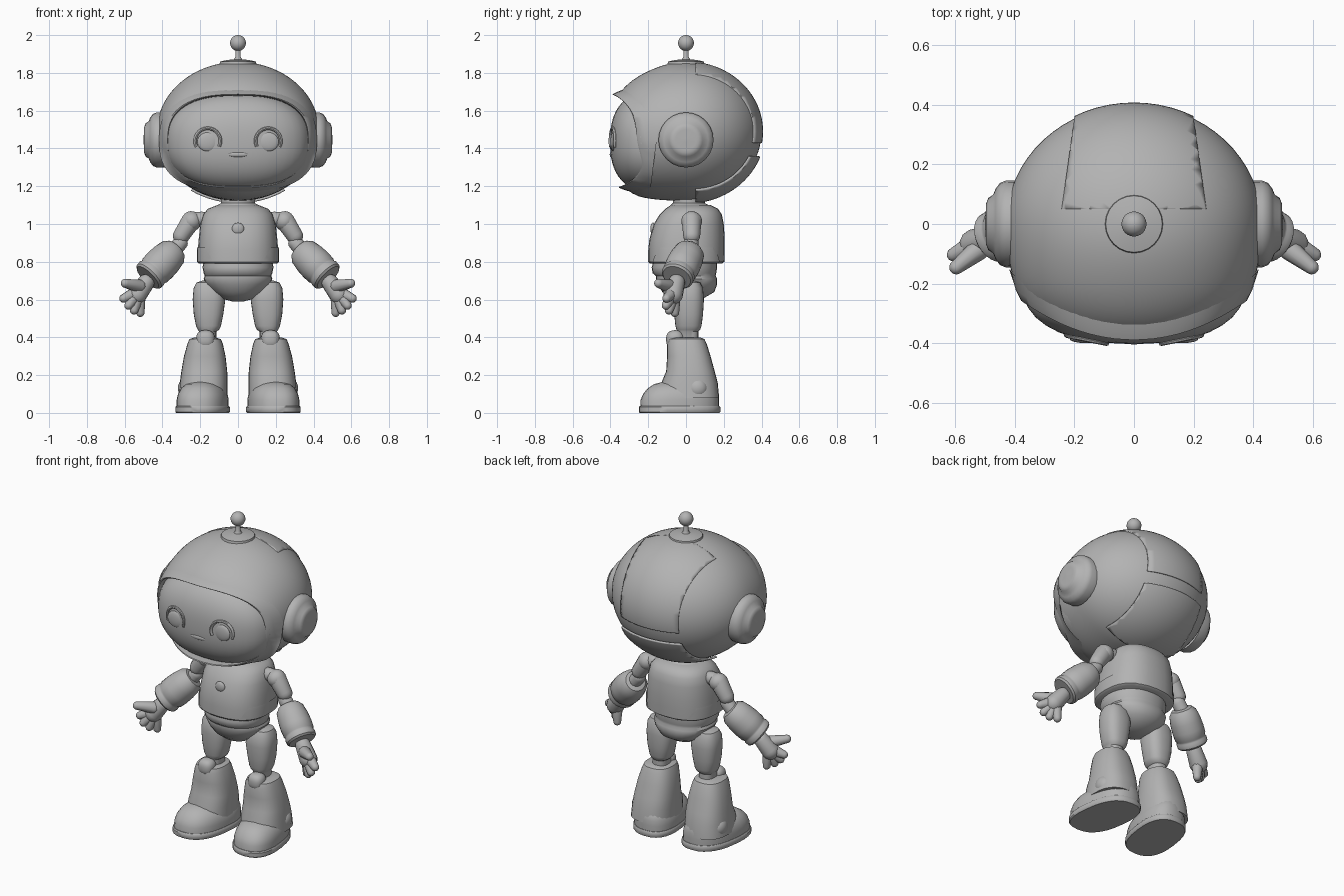
import bpy
import bmesh
from math import sin, cos, pi, copysign
from mathutils import Vector

if "Cube" in bpy.data.objects:
    bpy.data.objects.remove(bpy.data.objects["Cube"])

GREY = (0.45, 0.45, 0.45, 1)
grey = bpy.data.materials.new("plain grey")
grey.use_nodes = True
grey.diffuse_color = GREY
grey.node_tree.nodes["Principled BSDF"].inputs["Base Color"].default_value = GREY

def finish(obj, mirror=False, angle=0.7):
    obj.data.materials.clear()
    obj.data.materials.append(grey)
    bpy.ops.object.select_all(action="DESELECT")
    obj.select_set(True)
    bpy.context.view_layer.objects.active = obj
    bpy.ops.object.shade_smooth_by_angle(angle=angle)
    if mirror:
        obj.modifiers.new("Mirror", "MIRROR").use_mirror_merge = False
    return obj

def to_object(name, bm, cuts, mirror):
    for point, normal in cuts:
        bmesh.ops.bisect_plane(bm, geom=bm.verts[:] + bm.edges[:] + bm.faces[:],
                               plane_co=point, plane_no=normal, clear_outer=True)
    bmesh.ops.recalc_face_normals(bm, faces=bm.faces)
    mesh = bpy.data.meshes.new(name)
    bm.to_mesh(mesh)
    bm.free()
    obj = bpy.data.objects.new(name, mesh)
    bpy.context.collection.objects.link(obj)
    return finish(obj, mirror)

def skin(name, rings, mirror=False, cuts=(), caps=True):
    """Join equal rings of points into a tube."""
    bm = bmesh.new()
    loops = [[bm.verts.new(p) for p in ring] for ring in rings]
    for low, high in zip(loops, loops[1:]):
        for i in range(len(low)):
            j = (i + 1) % len(low)
            bm.faces.new((low[i], low[j], high[j], high[i]))
    if caps:
        bm.faces.new(loops[0])
        bm.faces.new(loops[-1])
    return to_object(name, bm, cuts, mirror)

def turn(sides):
    return [2 * pi * i / sides for i in range(sides)]

def power(v, e):
    return copysign(abs(v) ** (2 / e), v)

def loft(name, sections, e=2.5, mirror=False, cuts=(), splay=0):
    """Stack rounded sections given as z, x0, x1, y0, y1."""
    rings = []
    for z, x0, x1, y0, y1 in sections:
        ring = [((x0 + x1 + (x1 - x0) * power(cos(t), e)) / 2,
                 (y0 + y1 + (y1 - y0) * power(sin(t), e)) / 2) for t in turn(28)]
        rings.append([(x - splay * y, y, z) for x, y in ring])
    return skin(name, rings, mirror, cuts)

def lathe(name, profile, origin=(0, 0, 0), axis=(0, 0, 1), sides=24, mirror=False):
    """Spin (radius, height) pairs about an axis."""
    q = Vector(axis).to_track_quat("Z", "Y")
    return skin(name, [[Vector(origin) + q @ Vector((r * cos(t), r * sin(t), h))
                        for t in turn(sides)] for r, h in profile], mirror)

def capsule(name, a, b, r0, r1, sides=14):
    """Mirrored limb with rounded ends."""
    axis = Vector(b) - Vector(a)
    steps = [pi / 2 * i / 5 for i in range(6)]
    profile = [(r0 * max(sin(t), 0.03), r0 - r0 * cos(t)) for t in steps]
    profile += [(r1 * max(cos(t), 0.03), axis.length - r1 + r1 * sin(t)) for t in steps]
    return lathe(name, profile, a, axis, sides, mirror=True)

def blob(name, centre, size, front=2, plane=2, chin=0, cuts=(), mirror=False, detail=24):
    """Rounded solid with a fuller front and chin, optionally trimmed by planes."""
    bm = bmesh.new()
    bmesh.ops.create_uvsphere(bm, u_segments=detail, v_segments=detail * 2 // 3, radius=1)
    for v in bm.verts:
        d = v.co.normalized()
        e = 2 + (front - 2 - chin * d.z) * min(1, max(0, -d.y * 1.8))
        rho = (abs(d.x) ** plane + abs(d.z) ** plane) ** (1 / plane)
        d /= (rho ** e + abs(d.y) ** e) ** (1 / e)
        v.co = [c + s * k for c, s, k in zip(centre, size, d)]
    return to_object(name, bm, cuts, mirror)

# Helmet with the face opening cut out
helmet = blob("helmet", (0, 0, 1.49), (0.43, 0.4, 0.368), 2.7, chin=0.8, detail=64)
outline = [(0.38 * power(cos(t), 2.6), 0.247 * power(sin(t), 2.6)) for t in turn(64)]
cutter = skin("opening_cutter", [[(x, y, z + 1.44) for x, z in outline] for y in (-0.7, -0.17)])
cutter.hide_render = True
cut = helmet.modifiers.new("Opening", "BOOLEAN")
cut.operation = "DIFFERENCE"
cut.object = cutter
bpy.context.view_layer.objects.active = helmet
bpy.ops.object.modifier_apply(modifier="Opening")
bpy.data.objects.remove(cutter)
finish(helmet, angle=0.6)

# Rim that juts forward above and below the face
def rim_ring(scale, lip, shift):
    ring = []
    for x, z in outline:
        h = (z * scale - 0.05) / 0.368
        e = 2.7 - 0.7 * h
        rho = min(0.97, ((x * scale / 0.43) ** 2 + h * h) ** 0.5)
        y = -0.4 * (1 - rho ** e) ** (1 / e)
        ring.append((x * scale, y + shift - lip * (z / 0.247) ** 2, z * scale + 1.44))
    return ring

skin("visor_rim", [rim_ring(*r) for r in ((1.1, 0, 0.008), (1.05, 0.015, -0.002), (1, 0.03, -0.003),
                                          (0.98, 0.028, 0.004), (0.965, 0, 0.06))], caps=False)

# Back panels that rise out of the helmet, with a recessed band between them
for name, z, up in (("upper_back_panel", 1.43, -1), ("lower_back_panel", 1.36, 1)):
    panel = blob(name, (0, 0.008, 1.49), (0.432, 0.4, 0.37), detail=64, cuts=[
        ((0.25, 0, 0), (1, 0.14, 0)), ((-0.25, 0, 0), (-1, 0.14, 0)),
        ((0, 0.05, 0), (0, -1, 0)), ((0, 0, z), (0, 0, up))])
    panel.modifiers.new("Shell", "SOLIDIFY").thickness = 0.012

# Face with arched eyes and a small mouth
blob("face", (0, -0.15, 1.435), (0.39, 0.252, 0.27), 2.5, 2.3, detail=48)
blob("eyes", (0.16, -0.386, 1.435), (0.056, 0.014, 0.05), mirror=True)
blob("mouth", (0, -0.394, 1.368), (0.055, 0.01, 0.014))
arch = []
for i in range(17):
    t = pi * (i * 1.3 / 16 - 0.15)
    arch.append([(0.16 + r * cos(t), y + 0.2 * r * cos(t), 1.44 + r * sin(t)) for r, y in
                 [(0.067 + 0.009 * cos(a), -0.387 + 0.009 * sin(a)) for a in turn(8)]])
skin("eye_arches", arch, mirror=True)

# Ear pods and antenna
lathe("ear_pods", [(0.145, 0), (0.146, 0.045), (0.138, 0.065), (0.118, 0.08), (0.098, 0.088),
                   (0.088, 0.104), (0.068, 0.112), (0.055, 0.112), (0.01, 0.115)],
      (0.385, 0, 1.445), (1, 0, 0), mirror=True)
lathe("antenna", [(0.1, 1.835), (0.095, 1.86), (0.06, 1.868), (0.022, 1.872), (0.014, 1.885), (0.013, 1.94)])
blob("antenna_ball", (0, 0, 1.958), (0.042, 0.042, 0.042))

# Neck, torso and pelvis
loft("neck", [(1.06, -0.11, 0.11, -0.08, 0.12), (1.1, -0.11, 0.11, -0.08, 0.12),
              (1.11, -0.09, 0.09, -0.07, 0.1), (1.17, -0.09, 0.09, -0.07, 0.1)], 2)

def torso(name, grow, mirror=False, cuts=()):
    loft(name, [(z, -x - grow, x + grow, y0 - grow, y1 + grow) for z, x, y0, y1 in (
        (0.79, 0.2, -0.19, 0.19), (0.8, 0.213, -0.2, 0.203), (0.86, 0.213, -0.2, 0.205),
        (0.92, 0.208, -0.194, 0.205), (1, 0.2, -0.17, 0.2), (1.05, 0.185, -0.14, 0.19),
        (1.08, 0.16, -0.11, 0.17), (1.1, 0.11, -0.08, 0.13))], 2.4, mirror, cuts)

torso("torso", 0)
torso("side_pads", 0.005, True, [((0, 0, 0.875), (0, 0, 1)), ((0.13, 0, 0.8), (-1, 0, 0.6))])
blob("chest_button", (0, -0.175, 0.975), (0.032, 0.014, 0.032))
loft("pelvis", [(z, -x, x, y0, y1) for z, x, y0, y1 in (
    (0.59, 0.03, -0.04, 0.05), (0.605, 0.085, -0.08, 0.09), (0.64, 0.135, -0.125, 0.15),
    (0.68, 0.17, -0.148, 0.165), (0.71, 0.182, -0.16, 0.165), (0.725, 0.176, -0.16, 0.157),
    (0.74, 0.182, -0.177, 0.16), (0.77, 0.188, -0.182, 0.165), (0.81, 0.18, -0.17, 0.165))], 2.2)

# Legs and boots
loft("thighs", [(0.36, 0.115, 0.205, -0.045, 0.065), (0.43, 0.115, 0.205, -0.045, 0.065),
                (0.44, 0.1, 0.213, -0.05, 0.075), (0.46, 0.09, 0.222, -0.056, 0.082),
                (0.52, 0.078, 0.234, -0.062, 0.09), (0.6, 0.067, 0.24, -0.068, 0.095),
                (0.66, 0.075, 0.235, -0.062, 0.09), (0.69, 0.1, 0.22, -0.045, 0.075),
                (0.7, 0.13, 0.19, -0.01, 0.04)], mirror=True)
blob("knee_pads", (0.172, -0.055, 0.388), (0.05, 0.05, 0.05), 2.6, 2.6, mirror=True)
loft("boot_shafts", [(0.08, 0.055, 0.315, -0.13, 0.175), (0.16, 0.055, 0.308, -0.13, 0.168),
                     (0.22, 0.057, 0.3, -0.105, 0.152), (0.3, 0.066, 0.286, -0.1, 0.13),
                     (0.365, 0.08, 0.268, -0.1, 0.11), (0.39, 0.09, 0.258, -0.092, 0.098),
                     (0.4, 0.12, 0.23, -0.07, 0.075)], mirror=True)
loft("boot_feet", [(0.025, 0.05, 0.316, -0.242, 0.175), (0.07, 0.05, 0.316, -0.24, 0.176),
                   (0.1, 0.057, 0.31, -0.227, 0.174), (0.13, 0.072, 0.295, -0.203, 0.168),
                   (0.152, 0.1, 0.27, -0.17, 0.155), (0.165, 0.135, 0.23, -0.12, 0.12)],
     mirror=True, splay=0.12)
loft("boot_soles", [(0, 0.048, 0.318, -0.245, 0.178), (0.006, 0.043, 0.323, -0.25, 0.182),
                    (0.03, 0.043, 0.323, -0.25, 0.182), (0.036, 0.048, 0.318, -0.245, 0.178)],
     mirror=True, splay=0.12)
blob("ankle_hubs", (0.275, 0.06, 0.13), (0.043, 0.055, 0.055), mirror=True)

# Arms with padded forearms
blob("shoulders", (0.245, 0.03, 1.015), (0.052, 0.055, 0.052), mirror=True)
capsule("shoulder_joints", (0.15, 0.03, 1.03), (0.26, 0.03, 1.02), 0.04, 0.04)
capsule("upper_arms", (0.22, 0.03, 1.06), (0.325, 0.03, 0.9), 0.052, 0.045)
capsule("elbows", (0.28, 0.03, 0.93), (0.38, 0.02, 0.81), 0.04, 0.04)
lathe("forearms", [(0.035, 0), (0.06, 0.005), (0.08, 0.03), (0.089, 0.08), (0.092, 0.13), (0.09, 0.172),
                   (0.085, 0.18), (0.085, 0.19), (0.089, 0.198), (0.088, 0.22), (0.078, 0.23), (0.03, 0.23)],
      (0.325, 0.03, 0.87), (0.165, -0.085, -0.165), mirror=True)

# Hands
capsule("palms", (0.46, -0.04, 0.725), (0.565, -0.08, 0.585), 0.045, 0.052)
for name, tip in (("index_fingers", (0.625, -0.112, 0.598)), ("middle_fingers", (0.592, -0.115, 0.552)),
                  ("ring_fingers", (0.555, -0.095, 0.522)), ("small_fingers", (0.515, -0.058, 0.508))):
    capsule(name, (0.525, -0.065, 0.64), tip, 0.034, 0.023, 10)
capsule("thumbs", (0.495, -0.065, 0.665), (0.615, -0.16, 0.69), 0.036, 0.024, 10)
